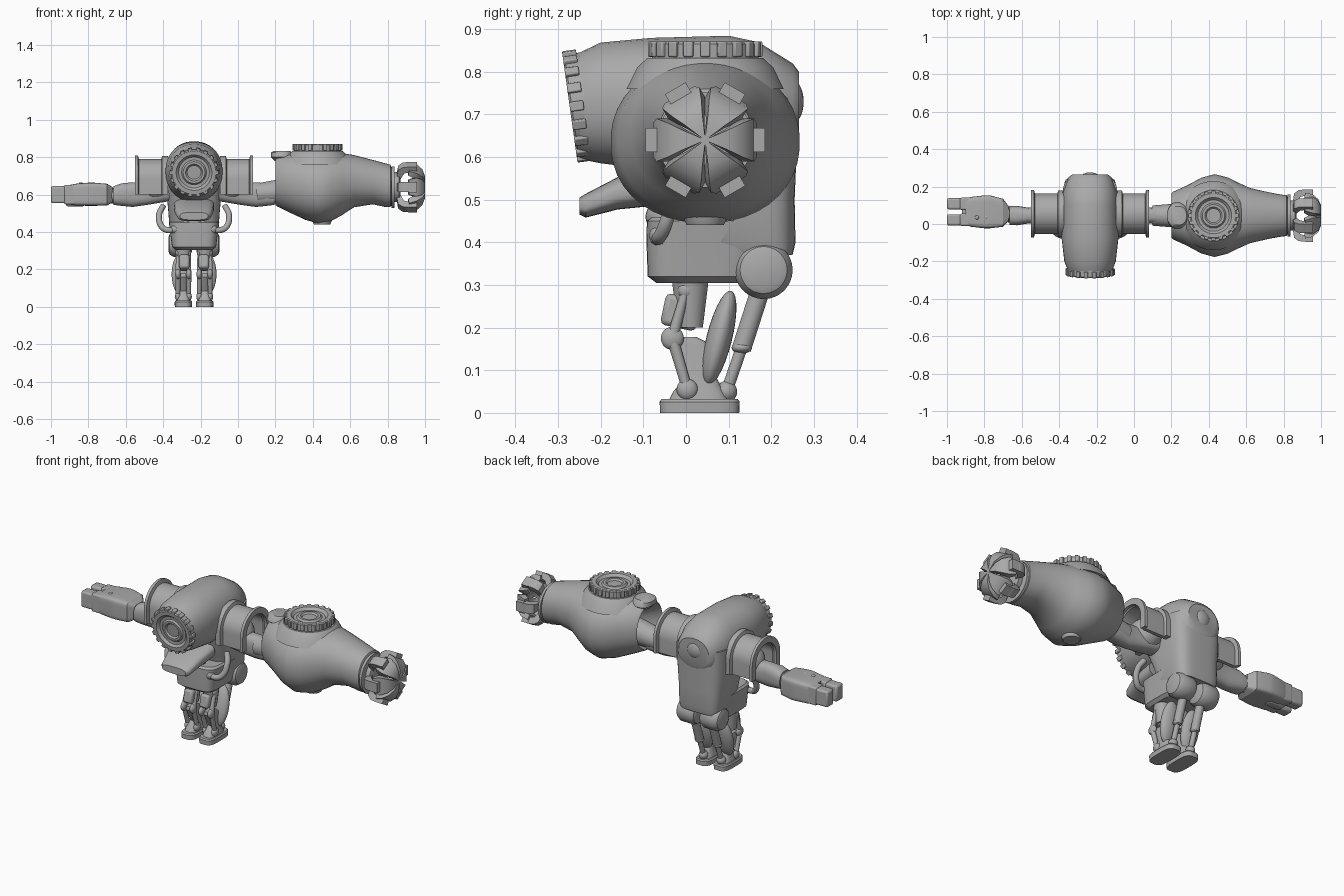
import bpy, bmesh
from math import sin, cos, pi, radians
from mathutils import Matrix, Vector

cube = bpy.data.objects.get("Cube")
if cube:
    bpy.data.objects.remove(cube)

grey = bpy.data.materials.new("plain grey")
grey.use_nodes = True
grey.diffuse_color = (0.4, 0.4, 0.4, 1)
grey.node_tree.nodes["Principled BSDF"].inputs["Base Color"].default_value = (0.4, 0.4, 0.4, 1)

CX = -0.235          # body centre line
AY, AZ = 0.045, 0.64  # arm axis
ORDER = {"x": (0, 1, 2), "y": (1, 0, 2), "z": (1, 2, 0)}


def finish(name, bm, matrix=None, bevel=0.0, angle=35):
    if matrix:
        bm.transform(matrix)
    bmesh.ops.recalc_face_normals(bm, faces=bm.faces)
    mesh = bpy.data.meshes.new(name)
    bm.to_mesh(mesh)
    bm.free()
    mesh.materials.append(grey)
    ob = bpy.data.objects.new(name, mesh)
    bpy.context.collection.objects.link(ob)
    if bevel:
        mod = ob.modifiers.new("Bevel", "BEVEL")
        mod.width, mod.segments = bevel, 2
    bpy.ops.object.select_all(action="DESELECT")
    ob.select_set(True)
    bpy.context.view_layer.objects.active = ob
    bpy.ops.object.shade_smooth_by_angle(angle=radians(angle))
    return ob


def power(v, p):
    return (1 if v >= 0 else -1) * abs(v) ** (2 / p)


def loft(name, axis, rings, p=2.0, n=40, matrix=None, angle=35):
    """Skin superellipse rings (t, centre a, centre b, radius a, radius b)."""
    bm = bmesh.new()
    loops = []
    for t, a, b, ra, rb in rings:
        loop = []
        for i in range(n):
            w = 2 * pi * (i + 0.5) / n
            v = (t, a + ra * power(cos(w), p), b + rb * power(sin(w), p))
            loop.append(bm.verts.new([v[ORDER[axis][0]], v[ORDER[axis][1]], v[ORDER[axis][2]]]
                                     if axis != "z" else (v[1], v[2], v[0])))
        loops.append(loop)
    for l1, l2 in zip(loops, loops[1:]):
        for i in range(n):
            j = (i + 1) % n
            bm.faces.new((l1[i], l1[j], l2[j], l2[i]))
    bm.faces.new(loops[0])
    bm.faces.new(loops[-1])
    return finish(name, bm, matrix, angle=angle)


def aim(loc, direction):
    rot = Vector(direction).to_track_quat("Z", "Y").to_matrix().to_4x4()
    return Matrix.Translation(loc) @ rot


def lathe(name, profile, loc, direction, n=36):
    return loft(name, "z", [(h, 0, 0, r, r) for h, r in profile], 2, n, aim(loc, direction))


def strut(name, p, q, r1, r2, n=16):
    d = Vector(q) - Vector(p)
    return lathe(name, [(0, r1), (d.length, r2)], p, d, n)


def ball(name, loc, size, rot=0.0):
    bm = bmesh.new()
    bmesh.ops.create_uvsphere(bm, u_segments=24, v_segments=14, radius=1)
    m = Matrix.Translation(loc) @ Matrix.Rotation(rot, 4, "X") @ Matrix.Diagonal((*size, 1))
    return finish(name, bm, m)


def box(name, loc, size, bevel=0.01, rot=None):
    bm = bmesh.new()
    bmesh.ops.create_cube(bm, size=1)
    m = Matrix.Translation(loc) @ (rot or Matrix()) @ Matrix.Diagonal((*size, 1))
    return finish(name, bm, m, bevel)


def pipe(name, points, r):
    curve = bpy.data.curves.new(name, "CURVE")
    curve.dimensions = "3D"
    curve.bevel_depth, curve.bevel_resolution, curve.use_fill_caps = r, 4, True
    s = curve.splines.new("BEZIER")
    s.bezier_points.add(len(points) - 1)
    for bp, co in zip(s.bezier_points, points):
        bp.co = co
        bp.handle_left_type = bp.handle_right_type = "AUTO"
    curve.materials.append(grey)
    ob = bpy.data.objects.new(name, curve)
    bpy.context.collection.objects.link(ob)


def strip(name, stations, matrix):
    """Skin a band of (outer x, outer r, inner x, inner r, half width)."""
    bm = bmesh.new()
    rows = [[bm.verts.new(c) for c in ((xo, -w, ro), (xo, w, ro), (xi, w, ri), (xi, -w, ri))]
            for xo, ro, xi, ri, w in stations]
    for a, b in zip(rows, rows[1:]):
        for i in range(4):
            j = (i + 1) % 4
            bm.faces.new((a[i], a[j], b[j], b[i]))
    bm.faces.new(rows[0])
    bm.faces.new(rows[-1])
    finish(name, bm, matrix)


def gear_cap(name, loc, direction, r, h, teeth=18):
    lathe(name, [(-h, .93 * r), (h * .85, .93 * r), (h, .88 * r), (h, .72 * r), (h * .6, .62 * r),
                 (h * .6, .5 * r), (h * .85, .44 * r), (h * .85, .34 * r), (h * .6, .28 * r)], loc, direction)
    bm = bmesh.new()
    for i in range(teeth):
        m = (Matrix.Rotation(2 * pi * i / teeth, 4, "Z") @ Matrix.Translation((.93 * r, 0, h * .5))
             @ Matrix.Diagonal((.13 * r, .17 * r, h, 1)))
        bmesh.ops.create_cube(bm, size=1, matrix=m)
    finish(name + "_teeth", bm, aim(loc, direction), 0.003)


# Hood and torso
loft("hood", "y", [(-.25, CX, .72, .118, .125), (-.2, CX, .727, .138, .142), (-.08, CX, .725, .152, .155),
                   (.1, CX, .715, .15, .17), (.17, CX, .71, .145, .16), (.25, CX, .715, .115, .105),
                   (.265, CX, .72, .095, .08)], 2.2)
loft("torso", "z", [(.37, CX, .175, .118, .075), (.4, CX, .14, .13, .117), (.5, CX, .125, .137, .13),
                    (.62, CX, .10, .148, .16), (.74, CX, .09, .148, .17)], 4)
loft("lower_tub", "z", [(.305, CX, .035, .1, .105), (.32, CX, .035, .118, .125), (.4, CX, .045, .128, .138),
                        (.45, CX, .05, .135, .142), (.46, CX, .05, .125, .13)], 4.5)
ball("back_boss", (CX, .25, .73), (.05, .026, .05))
gear_cap("front_ring", (CX, -.24, .722), (0, -1, -.14), .133, .033)

# Mouth opening, visor and pilot bump
loft("visor", "y", [(-.25, CX, .485, .075, .02), (-.235, CX, .486, .088, .028), (-.16, CX, .515, .104, .038),
                    (-.03, CX, .535, .108, .045)], 3)
ball("pilot_bump", (CX, -.05, .46), (.055, .045, .04))

# Mirrored body parts
for side, s in (("left", 1), ("right", -1)):
    def P(x, y, z):
        return (CX + s * x, y, z)

    loft(side + "_hip_lobe", "x", [(CX + s * x, .182, .335, r, r) for x, r in
                                   ((.012, .04), (.02, .058), (.04, .068), (.11, .068), (.13, .055), (.136, .04))])
    pipe(side + "_side_pipe", [P(.165, .0, .54), P(.187, -.03, .49), P(.17, -.055, .425), P(.135, -.065, .41),
                               P(.095, -.06, .415)], .016)
    ball(side + "_pipe_end", P(.1, -.06, .415), (.026, .026, .026))

    # Shoulder arch, open underneath
    bm = bmesh.new()
    rows = []
    for x, r, t in ((.14, .125, .035), (.17, .125, .035), (.175, .108, .02), (.295, .108, .02),
                    (.30, .128, .035), (.316, .128, .035)):
        def arch(q):
            pts = [(-q, -.08)] + [(-q * cos(pi * i / 20), q * sin(pi * i / 20)) for i in range(21)] + [(q, -.08)]
            return [bm.verts.new(P(x, .055 + a, .682 + b)) for a, b in pts]
        rows.append(arch(r) + arch(r - t)[::-1])
    for a, b in zip(rows, rows[1:]):
        for i in range(len(a)):
            j = (i + 1) % len(a)
            bm.faces.new((a[i], a[j], b[j], b[i]))
    for row in (rows[0], rows[-1]):
        h = len(row)
        for i in range(h // 2 - 1):
            bm.faces.new((row[i], row[i + 1], row[h - 2 - i], row[h - 1 - i]))
    finish(side + "_shoulder_arch", bm)
    ball(side + "_shoulder_joint", P(.2, .05, .65), (.09, .085, .085))
    loft(side + "_upper_arm", "x", [(CX + s * x, .045, z, a, b) for x, z, a, b in
                                    ((.1, .63, .06, .06), (.25, .605, .05, .06), (.33, .6, .042, .066),
                                     (.39, .6, .052, .06), (.43, .595, .05, .05))], 2.6)

    # Leg
    lx = .057
    loft(side + "_foot", "z", [(z, CX + s * lx, .032, a, b) for z, a, b in
                               ((0, .046, .093), (.026, .047, .094), (.033, .042, .089))], 3.5)
    loft(side + "_ankle_cover", "z", [(.03, CX + s * lx, .03, .038, .07), (.05, CX + s * lx, .03, .034, .06),
                                      (.085, CX + s * lx, .035, .024, .035), (.16, CX + s * lx, .01, .024, .05),
                                      (.178, CX + s * lx, -.005, .02, .03)], 3)
    box(side + "_thigh", P(lx - .005, -.012, .236), (.055, .085, .075), .012, Matrix.Rotation(radians(-12), 4, "X"))
    strut(side + "_hip_post", P(lx, .01, .2), P(lx, .01, .32), .03, .045)
    for ox in (.028, .086):
        ball(side + "_ankle_ball", P(ox, .003, .055), (.016, .025, .025))
        ball(side + "_knee_ball", P(ox, -.032, .175), (.015, .027, .027))
        ball(side + "_hip_ball", P(ox, 0, .287), (.013, .019, .019))
        strut(side + "_shin_rod", P(ox, .003, .055), P(ox, -.032, .175), .012, .014)
        strut(side + "_thigh_rod", P(ox, -.032, .175), P(ox, 0, .29), .014, .01)
    ball(side + "_calf_shell", P(.068, .078, .175), (.052, .03, .115), radians(-14))
    ball(side + "_heel_ball", P(lx, .095, .05), (.025, .025, .025))
    strut(side + "_piston_rod", P(lx, .095, .05), P(lx, .133, .16), .014, .014)
    strut(side + "_piston_sleeve", P(lx, .13, .15), P(lx, .175, .29), .023, .023)
    ball(side + "_piston_collar", P(lx, .131, .153), (.026, .024, .014))

# Right forearm, hand and fingers
strut("right_elbow", (-.64, .045, .59), (-.72, .06, .6), .038, .05)
loft("right_forearm", "x", [(-.67, .055, .6, .04, .04), (-.7, .06, .6, .075, .058), (-.77, .065, .602, .088, .062),
                            (-.8, .065, .602, .088, .062), (-.87, .065, .6, .08, .058), (-.9, .065, .6, .07, .052)],
     7, angle=25)
for y in (.022, .108):
    box("right_knuckle", (-.895, y, .6), (.07, .066, .104), .008)
    box("right_finger", (-.955, y, .6), (.09, .06, .092), .01)
box("right_thumb", (-.87, .065, .555), (.1, .05, .035), .01)
for x in (-.84, -.79):
    ball("right_forearm_stud", (x, .035, .66), (.011, .011, .006))

# Big left arm
strut("left_arm_link", (.1, AY, .605), (.34, AY, .63), .055, .075)
loft("left_big_forearm", "x", [(.32, AY, .65, .06, .07), (.225, AY, .665, .1, .115), (.2, AY, .67, .118, .126),
                               (.21, AY, .672, .128, .136), (.28, AY, .662, .16, .16), (.36, AY, .645, .203, .18),
                               (.43, AY, .635, .222, .19), (.5, AY, .643, .205, .184), (.56, AY, .657, .175, .165),
                               (.62, AY, .672, .148, .14), (.72, AY, .667, .125, .119), (.79, AY, .65, .112, .117),
                               (.815, AY, .647, .11, .113), (.82, AY, .647, .1, .1)], 2.15)
loft("left_arm_brow", "z", [(.78, .235, AY, .04, .05), (.8, .232, AY, .055, .07), (.825, .232, AY, .055, .06),
                            (.833, .235, AY, .046, .05)], 2.4)
lathe("left_cap_base", [(.76, .185), (.81, .16), (.832, .137)], (.425, AY, 0), (0, 0, 1))
gear_cap("left_top_cap", (.425, AY, .835), (0, 0, 1), .135, .036, 20)
lathe("left_bottom_plug", [(.5, .06), (.45, .048), (.441, .044)], (.45, AY, 0), (0, 0, 1))

# Claw wrist and six curled claws
lathe("left_wrist", [(.79, .1), (.82, .1), (.822, .112), (.836, .112), (.838, .08), (.862, .08), (.868, .065)],
      (0, AY, AZ), (1, 0, 0))
for i in range(6):
    turn = Matrix.Translation((0, AY, AZ)) @ Matrix.Rotation(pi / 6 + i * pi / 3, 4, "X")
    strip("claw_base", [(.85, .08, .865, .05, .02), (.856, .118, .88, .085, .025), (.88, .136, .89, .1, .027),
                        (.915, .14, .91, .105, .027), (.935, .13, .925, .1, .027)], turn)
    strip("claw_blade", [(.915, .122, .91, .095, .04), (.955, .114, .935, .085, .05), (.985, .088, .955, .068, .04),
                         (1.0, .055, .965, .045, .024), (.998, .008, .965, .008, .004)], turn)
    box("claw_hinge", (.935, AY, AZ), (.001, .001, .001), 0,
        Matrix.Rotation(pi / 6 + i * pi / 3, 4, "X") @ Matrix.Translation((0, 0, .122))
        @ Matrix.Diagonal((42, 56, 36, 1)))
lathe("claw_centre_pin", [(.965, .012), (.999, .012)], (0, AY, AZ), (1, 0, 0), 6)
